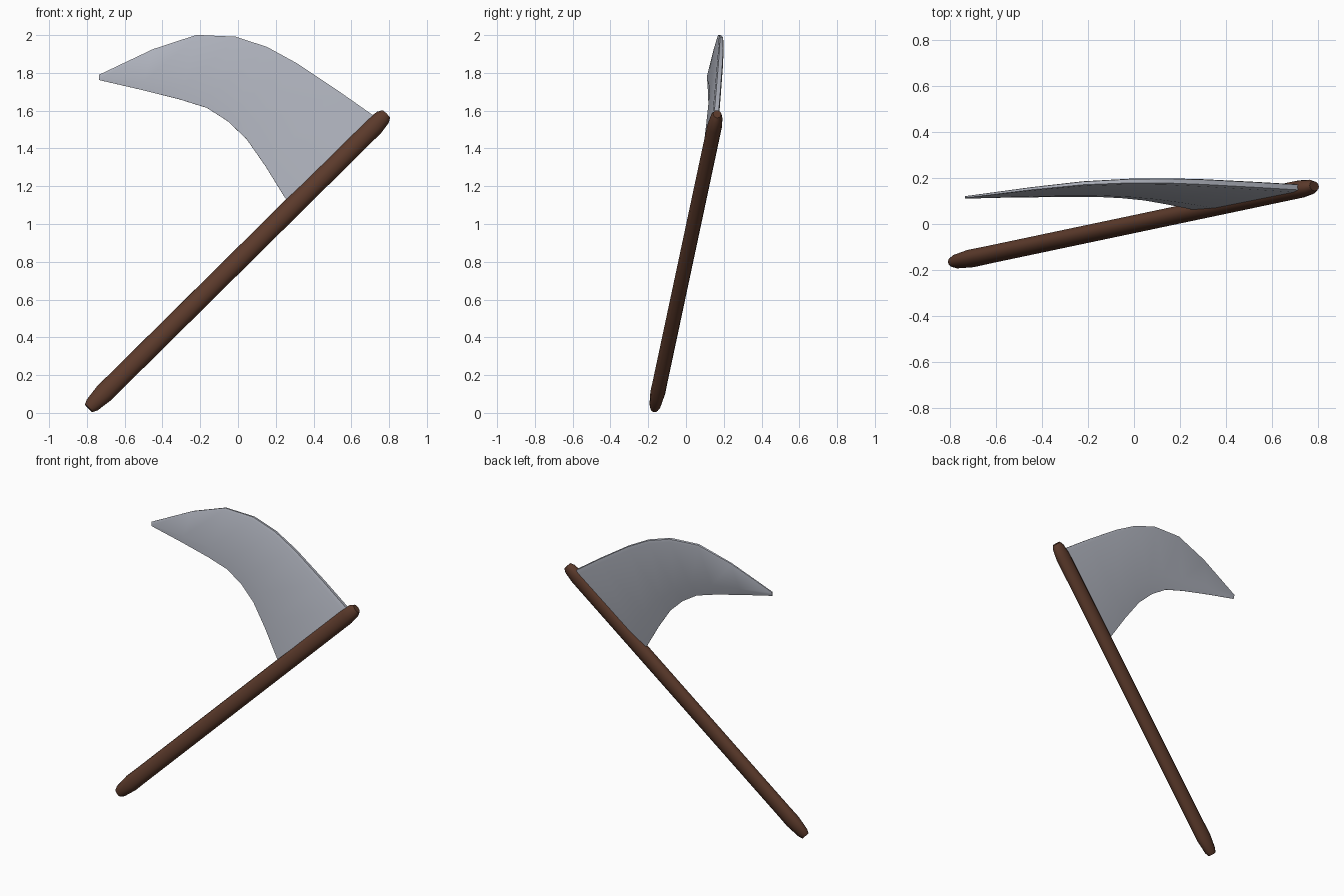
import bpy, bmesh, math
from mathutils import Vector

cube = bpy.data.objects.get("Cube")
if cube:
    bpy.data.objects.remove(cube, do_unlink=True)


def material(name, rgb):
    m = bpy.data.materials.new(name)
    m.use_nodes = True
    m.diffuse_color = (*rgb, 1)
    m.node_tree.nodes["Principled BSDF"].inputs["Base Color"].default_value = (*rgb, 1)
    return m


def loft(name, rings, mat, angle):
    """Skin a row of closed rings and cap both ends."""
    bm = bmesh.new()
    loops = [[bm.verts.new(p) for p in ring] for ring in rings]
    for a, b in zip(loops, loops[1:]):
        for i in range(len(a)):
            j = (i + 1) % len(a)
            bm.faces.new((a[i], a[j], b[j], b[i]))
    bm.faces.new(loops[0])
    bm.faces.new(loops[-1])
    bmesh.ops.recalc_face_normals(bm, faces=bm.faces)
    mesh = bpy.data.meshes.new(name)
    bm.to_mesh(mesh)
    bm.free()
    mesh.materials.append(mat)
    obj = bpy.data.objects.new(name, mesh)
    bpy.context.collection.objects.link(obj)
    bpy.ops.object.select_all(action='DESELECT')
    obj.select_set(True)
    bpy.context.view_layer.objects.active = obj
    bpy.ops.object.shade_smooth_by_angle(angle=math.radians(angle))
    return obj


wood = material("dark brown wood", (0.105, 0.042, 0.024))
steel = material("pale grey steel", (0.43, 0.45, 0.51))

# Shared frame: handle axis, blade plane normal and in-plane side direction
foot = Vector((-0.79, -0.167, 0.024))
head = Vector((0.785, 0.165, 1.582))
axis = (head - foot).normalized()
normal = axis.cross(Vector((-1.44, -0.045, 0.2))).normalized()
side = normal.cross(axis)

# Handle: oval shaft with tapered, rounded ends
length = (head - foot).length
stations = [(0, 0.55), (0.025, 0.78), (0.12, 1.02), (0.2, 1),
            (length - 0.09, 1), (length - 0.025, 0.82), (length, 0.55)]
SIDES = 12
rings = []
for s, k in stations:
    ring = []
    for i in range(SIDES):
        t = 2 * math.pi * i / SIDES
        ring.append(foot + axis * s + side * (0.052 * k * math.cos(t))
                    + normal * (0.039 * k * math.sin(t)))
    rings.append(ring)
loft("handle", rings, wood, 50)

# Blade: matching (x, z) points along the spine and the cutting edge
spine = [(0.745, 1.542), (0.71, 1.577), (0.535, 1.70), (0.31, 1.85), (0.155, 1.935),
         (-0.01, 1.99), (-0.22, 2.0), (-0.45, 1.925), (-0.735, 1.79)]
edge = [(0.285, 1.102), (0.25, 1.137), (0.145, 1.307), (0.045, 1.45), (-0.055, 1.545),
        (-0.165, 1.615), (-0.31, 1.66), (-0.51, 1.71), (-0.735, 1.762)]


def on_plane(x, z):
    dx, dz = x - head.x, z - head.z
    return Vector((x, head.y - (normal.x * dx + normal.z * dz) / normal.y, z))


# Cross-section: fraction from spine to edge, share of half thickness
section = [(0, 0.65), (0.04, 1), (0.8, 0.8), (1, 0.12)]
rings = []
for i, (a, b) in enumerate(zip(spine, edge)):
    p, q = on_plane(*a), on_plane(*b)
    half = 0.018 * (1 - 0.75 * (i / (len(spine) - 1)) ** 2)
    front = [p.lerp(q, f) + normal * half * h for f, h in section]
    back = [p.lerp(q, f) - normal * half * h for f, h in reversed(section)]
    rings.append(front + back)
loft("blade", rings, steel, 40)
